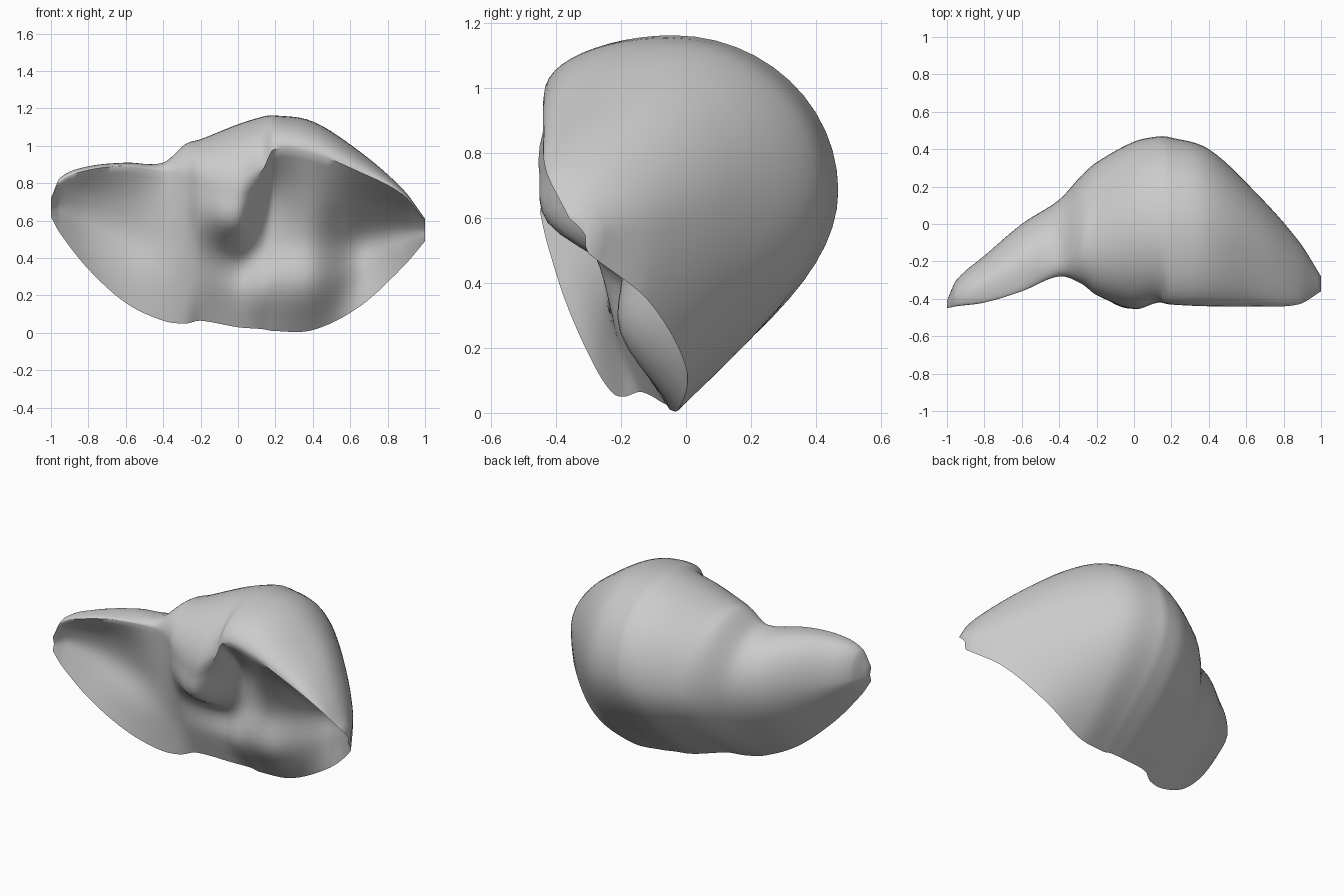
import bpy, bmesh, math
from mathutils import Vector

cube = bpy.data.objects.get("Cube")
if cube:
    bpy.data.objects.remove(cube)

# Outer wall stations: x, then (y, z) of front lip, crown, rearmost point, lower lip
OUTER = [
    (-1, -.45, .71, -.43, .72, -.41, .67, -.45, .62),
    (-.95, -.44, .81, -.40, .83, -.3, .67, -.43, .53),
    (-.8, -.42, .87, -.34, .89, -.17, .65, -.37, .34),
    (-.6, -.36, .89, -.25, .91, 0, .62, -.29, .16),
    (-.4, -.28, .86, -.2, .91, .13, .6, -.23, .065),
    (-.28, -.32, .85, -.13, 1.01, .26, .61, -.19, .05),
    (-.2, -.38, .82, -.1, 1.035, .33, .62, -.14, .065),
    (0, -.455, .77, -.05, 1.115, .44, .65, -.07, .03),
    (.13, -.42, .87, -.04, 1.155, .468, .68, -.05, .02),
    (.19, -.43, .98, -.04, 1.163, .464, .69, -.05, .01),
    (.4, -.44, .96, -.06, 1.13, .4, .68, -.02, .015),
    (.65, -.44, .86, -.12, .97, .17, .64, 0, .14),
    (.88, -.43, .74, -.3, .77, -.09, .58, -.12, .35),
    (1, -.36, .6, -.34, .61, -.28, .55, -.3, .49),
]
# Depth of the hollow front at three heights for each station
HOLLOW = [
    (-.445, -.44, -.445), (-.4, -.375, -.4), (-.32, -.28, -.32),
    (-.27, -.23, -.27), (-.24, -.24, -.26), (-.22, -.26, -.3),
    (-.21, -.26, -.36), (-.14, -.16, -.42), (-.18, -.15, -.24),
    (-.19, -.16, -.22), (-.19, -.19, -.3), (0, -.01, -.2),
    (-.13, -.14, -.26), (-.31, -.31, -.33),
]
STEPS = 6    # rings between stations
ARC = 12     # points along each quarter of a section


def spline(points, steps):
    """Smooth curve through vectors, spaced by their first coordinate."""
    last = len(points) - 1

    def slope(i):
        a, b = points[max(i - 1, 0)], points[min(i + 1, last)]
        return [(q - p) / (b[0] - a[0]) for p, q in zip(a, b)]

    result = []
    for i in range(last):
        a, b = points[i], points[i + 1]
        gap = b[0] - a[0]
        for k in range(steps):
            t = k / steps
            ease = t * t * (3 - 2 * t)
            leave, arrive = gap * t * (1 - t) ** 2, gap * t * t * (t - 1)
            result.append([p + (q - p) * ease + leave * m + arrive * n
                           for p, q, m, n in zip(a, b, slope(i), slope(i + 1))])
    result.append(list(points[last]))
    return result


def section(station):
    """Closed outline: lip, crown, rear, lower lip, then the hollow front."""
    x, ly, lz, cy, cz, ry, rz, by, bz, low, mid, high = station
    outline = []
    for k in range(ARC):
        a = math.pi / 2 * k / ARC
        outline.append((cy + (ly - cy) * math.cos(a), lz + (cz - lz) * math.sin(a)))
    for k in range(ARC):
        a = math.pi / 2 * k / ARC
        outline.append((cy + (ry - cy) * math.sin(a), rz + (cz - rz) * math.cos(a)))
    for k in range(ARC):
        s = 1 - k / ARC
        outline.append((by + (ry - by) * math.sin(math.pi / 2 * s), bz + (rz - bz) * s))
    depths = zip((0, .25, .5, .75, 1), (by, low, mid, high, ly))
    outline += [(y, bz + (lz - bz) * f) for f, y in spline(list(depths), 5)[:-1]]
    return [Vector((x, y, z)) for y, z in outline]


# Loft the sections into one skin
stations = spline([o + h for o, h in zip(OUTER, HOLLOW)], STEPS)
bm = bmesh.new()
rings = [[bm.verts.new(p) for p in section(s)] for s in stations]
count = len(rings[0])
for one, two in zip(rings, rings[1:]):
    for j in range(count):
        k = (j + 1) % count
        bm.faces.new((one[j], one[k], two[k], two[j]))
bm.faces.new(rings[0])
bm.faces.new(rings[-1])
bmesh.ops.recalc_face_normals(bm, faces=bm.faces)

mesh = bpy.data.meshes.new("two_lobed_shell")
bm.to_mesh(mesh)
bm.free()
shell = bpy.data.objects.new("two_lobed_shell", mesh)
bpy.context.collection.objects.link(shell)

# Plain grey material
grey = bpy.data.materials.new("plain_grey")
grey.use_nodes = True
grey.diffuse_color = (.6, .6, .6, 1)
grey.node_tree.nodes["Principled BSDF"].inputs["Base Color"].default_value = (.6, .6, .6, 1)
mesh.materials.append(grey)

# Smooth shading with crisp lips
bpy.ops.object.select_all(action='DESELECT')
shell.select_set(True)
bpy.context.view_layer.objects.active = shell
bpy.ops.object.shade_smooth_by_angle(angle=math.radians(50))
